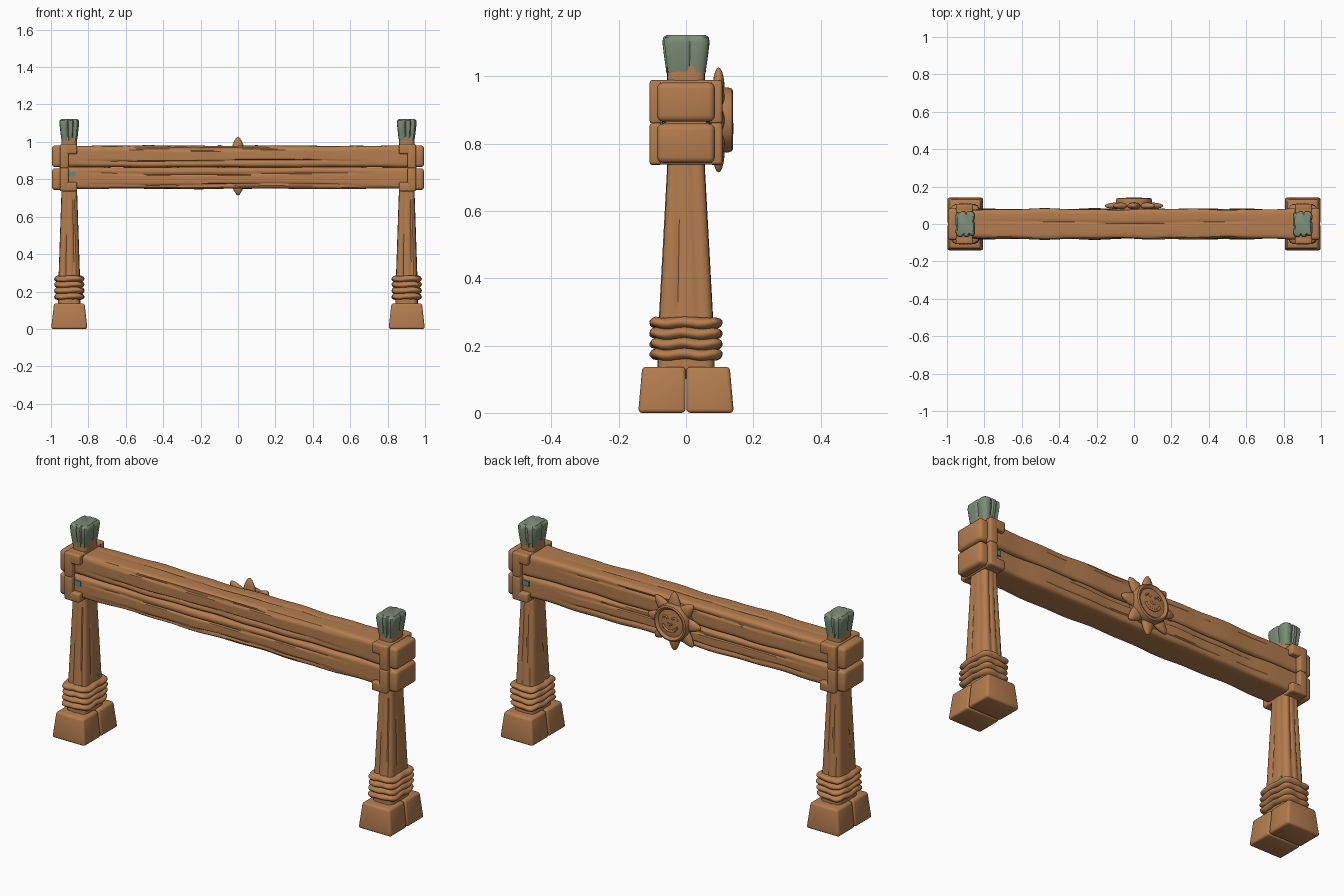
import bpy, bmesh, math, random
from mathutils import Vector, Matrix

if "Cube" in bpy.data.objects:
    bpy.data.objects.remove(bpy.data.objects["Cube"])

random.seed(4)


def material(name, rgb):
    m = bpy.data.materials.new(name)
    m.diffuse_color = (*rgb, 1)
    m.use_nodes = True
    m.node_tree.nodes["Principled BSDF"].inputs["Base Color"].default_value = m.diffuse_color
    return m


WOOD = material("warm wood", (0.46, 0.205, 0.078))
GREEN = material("sage green paint", (0.20, 0.265, 0.185))
TEAL = material("faded teal paint", (0.13, 0.25, 0.235))


def finish(name, bm, mat, angle=40):
    bmesh.ops.recalc_face_normals(bm, faces=bm.faces[:])
    me = bpy.data.meshes.new(name)
    bm.to_mesh(me)
    bm.free()
    ob = bpy.data.objects.new(name, me)
    bpy.context.collection.objects.link(ob)
    me.materials.append(mat)
    bpy.ops.object.select_all(action='DESELECT')
    ob.select_set(True)
    bpy.context.view_layer.objects.active = ob
    bpy.ops.object.shade_smooth_by_angle(angle=math.radians(angle))
    return ob


def box(name, lo, hi, bevel=0.012, mat=WOOD, taper=(1, 1), segs=3):
    """Rounded block; taper shrinks the top about the block's own centre."""
    bm = bmesh.new()
    bmesh.ops.create_cube(bm, size=1)
    lo, hi = Vector(lo), Vector(hi)
    c, s = (lo + hi) / 2, hi - lo
    for v in bm.verts:
        k = taper if v.co.z > 0 else (1, 1)
        v.co = c + Vector((v.co.x * s.x * k[0], v.co.y * s.y * k[1], v.co.z * s.z))
    if bevel:
        bmesh.ops.bevel(bm, geom=bm.edges[:], offset=bevel, segments=segs,
                        profile=0.5, affect='EDGES')
    return finish(name, bm, mat)


def loft(name, sections, place, power=5, n=48, mat=WOOD, carve=None):
    """Skin rounded-rectangle sections (t, half_u, half_v) along an axis."""
    bm = bmesh.new()
    rings = []
    for t, hu, hv in sections:
        ring = []
        for i in range(n):
            a = math.tau * (i + 0.5) / n
            c, s = math.cos(a), math.sin(a)
            r = (abs(c) ** power + abs(s) ** power) ** (-1 / power)
            if carve:
                r *= 1 - carve(a, t)
            ring.append(bm.verts.new(place(t, hu * r * c, hv * r * s)))
        rings.append(ring)
    for a, b in zip(rings, rings[1:]):
        for i in range(n):
            j = (i + 1) % n
            bm.faces.new((a[i], a[j], b[j], b[i]))
    bm.faces.new(rings[0][::-1])
    bm.faces.new(rings[-1])
    return finish(name, bm, mat)


def grooves(angles, width, depth, lo, hi):
    """Narrow lengthwise cuts that wander and fade out between lo and hi."""
    def carve(a, t):
        k = max(0, min(1, (t - lo) / (hi - lo)))
        fade = math.sin(math.pi * k) ** 0.5
        out = 0
        for g in angles:
            d = (a - g - 0.06 * math.sin(5 * t + g) + math.pi) % math.tau - math.pi
            out = max(out, depth * fade * math.exp(-(d / width) ** 2))
        return out
    return carve


# Two long hand-hewn beams
for name, z, hz, cuts in (("lower_beam", 0.807, 0.058, (0.5, 2.75, 3.7, 5.9)),
                          ("upper_beam", 0.922, 0.058, (0.45, 1.45, 2.5, 3.55))):
    sec = []
    for i in range(41):
        x = -0.955 + 1.91 * i / 40
        w = 0.003 * math.sin(9 * x + 20 * z) + 0.002 * math.sin(23 * x)
        sec.append((x, 0.080 + w, hz + 0.5 * w))
    loft(name, sec, lambda t, u, v, z=z: (t, u, z + v), power=7, n=64,
         carve=grooves(cuts, 0.07, 0.10, -0.85, 0.7))

for side, sx in (("left", -1), ("right", 1)):
    px = 0.902 * sx

    def span(a, b):
        return sorted((a * sx, b * sx))

    # Split foot blocks
    for tag, ya, yb in (("front", -0.142, -0.001), ("back", 0.001, 0.142)):
        ob = box(f"{side}_{tag}_foot", (px - 0.097, ya, 0), (px + 0.097, yb, 0.137),
                 0.012, taper=(0.84, 1))
        for v in ob.data.vertices:
            if abs(v.co.y) > 0.03:
                v.co.y *= 1 - 0.085 * v.co.z / 0.137

    # Tapered post with vertical cracks
    zs = [0.10 + 0.93 * i / 24 for i in range(25)]
    sec = []
    for z in zs:
        k = min(1, max(0, (z - 0.2) / 0.53))
        sec.append((z, 0.060 - 0.018 * k, 0.085 - 0.029 * k))
    loft(f"{side}_post", sec, lambda t, u, v: (px + u, v, t), power=5,
         carve=grooves((0.4, 1.3, 2.0, 3.5, 4.4, 5.1, 5.9), 0.1, 0.10, 0.1, 0.85))

    # Painted flared tip with deep notches
    tip = [(1.008, 0.041, 0.058), (1.03, 0.045, 0.061), (1.065, 0.049, 0.066),
           (1.10, 0.053, 0.070), (1.115, 0.051, 0.068), (1.123, 0.043, 0.058)]
    loft(f"{side}_post_tip", tip, lambda t, u, v: (px + u, v, t), power=5, mat=GREEN,
         carve=lambda a, t: 0.16 * max(math.exp(-(((a - g + math.pi) % math.tau - math.pi) / 0.1) ** 2)
                                       for g in (0.25, 1.45, 2.1, 3.4, 4.5, 5.2)))

    # Four rope coils in one lumpy skin
    coil = []
    for i in range(33):
        k = i / 32
        b = abs(math.sin(4 * math.pi * k)) ** 0.6
        coil.append((0.158 + 0.125 * k, 0.064 + 0.017 * b, 0.092 + 0.017 * b))
    loft(f"{side}_rope", coil, lambda t, u, v: (px + u, v, t + 0.003 * math.sin(60 * v + 30 * u)),
         power=5, carve=lambda a, t: 0.02 * (1 + math.sin(7 * a + 50 * t)))

    # Rounded beam ends
    for tag, za, zb in (("lower", 0.742, 0.859), ("upper", 0.865, 0.981)):
        x0, x1 = span(0.93, 0.995)
        box(f"{side}_{tag}_beam_end", (x0, -0.086, za), (x1, 0.086, zb), 0.018)

    # Clamp: C-shaped plates front and back joined by bars over and under
    for tag, ys in (("front", -1), ("back", 1)):
        ya, yb = sorted((0.072 * ys, 0.108 * ys))
        x0, x1 = span(0.905, 0.952)
        for h, za, zb in (("lower", 0.737, 0.862), ("upper", 0.859, 0.988)):
            box(f"{side}_{tag}_{h}_clamp", (x0, ya, za), (x1, yb, zb), 0.009)
        x0, x1 = span(0.86, 0.945)
        box(f"{side}_{tag}_clamp_top", (x0, ya, 0.935), (x1, yb, 0.989), 0.009)
        box(f"{side}_{tag}_clamp_foot", (x0, ya, 0.736), (x1, yb, 0.785), 0.009)
    x0, x1 = span(0.862, 0.95)
    box(f"{side}_clamp_over", (x0, -0.10, 0.965), (x1, 0.10, 0.988), 0.007)
    box(f"{side}_clamp_under", (x0, -0.10, 0.737), (x1, 0.10, 0.76), 0.007)

    # Flecks of worn paint beside the clamp and above the rope
    x0, x1 = span(0.868, 0.905)
    y = -0.081 if sx < 0 else 0.081
    box(f"{side}_beam_paint", (x0, y - 0.004, 0.815), (x1, y + 0.004, 0.842), 0, TEAL)
    x0, x1 = span(0.846, 0.850)
    box(f"{side}_post_paint", (x0, 0.02, 0.28), (x1, 0.045, 0.305), 0, TEAL)

# Sun emblem on the back: eight rounded rays
SUN = Vector((0, 0, 0.870))
bm = bmesh.new()
for i in range(8):
    m = (Matrix.Translation(SUN + Vector((0, 0.097, 0))) @ Matrix.Rotation(i * math.pi / 4, 4, 'Y')
         @ Matrix.Translation((0, 0, 0.088)))
    geo = bmesh.ops.create_uvsphere(bm, u_segments=16, v_segments=10, radius=1)
    for v in geo["verts"]:
        t = v.co.z
        v.co = m @ Vector((v.co.x * 0.036 * (1 - 0.35 * t), v.co.y * 0.018, t * 0.068))
finish("sun_rays", bm, WOOD)


def sun_place(t, u, v):
    return (u, t, SUN.z + v)


# Sun disc with raised rim
loft("sun_disc", [(0.075, 0.095, 0.095), (0.125, 0.097, 0.097), (0.136, 0.093, 0.093),
                  (0.140, 0.085, 0.085), (0.136, 0.077, 0.077), (0.130, 0.072, 0.072),
                  (0.134, 0.045, 0.045), (0.136, 0.015, 0.015)], sun_place, power=2)


def arc(name, cx, cz, r, a0, a1, thick):
    cu = bpy.data.curves.new(name, 'CURVE')
    cu.dimensions = '3D'
    cu.bevel_depth = thick
    cu.bevel_resolution = 2
    cu.use_fill_caps = True
    sp = cu.splines.new('POLY')
    sp.points.add(10)
    for i, p in enumerate(sp.points):
        a = math.radians(a0 + (a1 - a0) * i / 10)
        p.co = (cx + r * math.cos(a), 0.135, SUN.z + cz + r * math.sin(a), 1)
    cu.materials.append(WOOD)
    ob = bpy.data.objects.new(name, cu)
    bpy.context.collection.objects.link(ob)


# Carved smiling face
arc("sun_smile", 0, 0.005, 0.045, 200, 340, 0.006)
arc("sun_left_eye", -0.028, 0.018, 0.016, 20, 160, 0.005)
arc("sun_right_eye", 0.028, 0.018, 0.016, 20, 160, 0.005)
arc("sun_nose", 0, 0.003, 0.010, 180, 360, 0.005)
